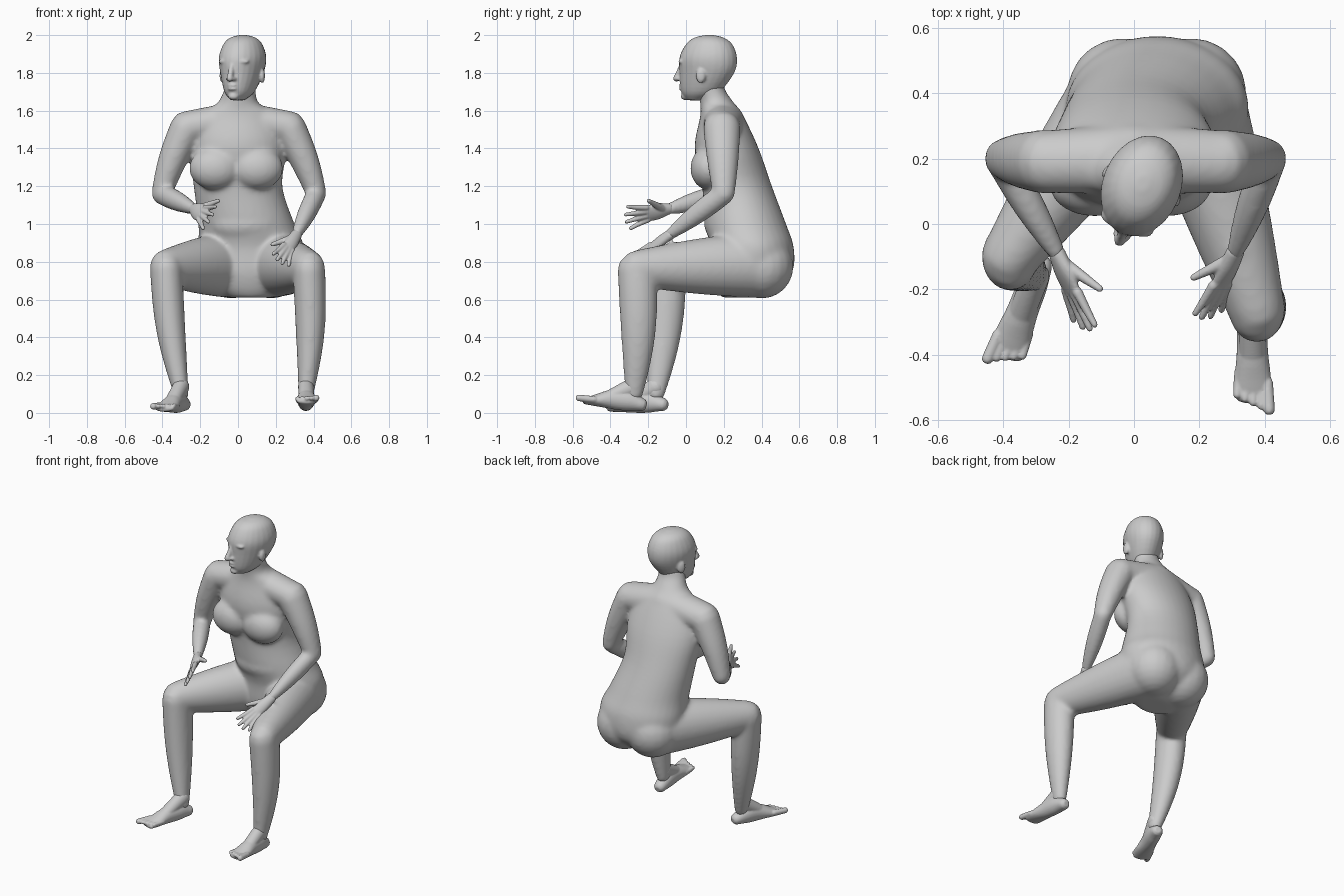
import bpy
import bmesh
import math
from mathutils import Vector, Matrix

if "Cube" in bpy.data.objects:
    bpy.data.objects.remove(bpy.data.objects["Cube"])

clay = bpy.data.materials.new("clay grey")
clay.use_nodes = True
clay.diffuse_color = (.6, .6, .6, 1)
clay.node_tree.nodes["Principled BSDF"].inputs["Base Color"].default_value = clay.diffuse_color
UP = Vector((0, 0, 1))
SIDE = Vector((1, 0, 0))


def spline(stations, steps=4):
    """Smoothly subdivide a list of (x, y, z, half width, half depth) stations."""
    rows = [Vector(station) for station in stations]
    rows = [rows[0] * 2 - rows[1]] + rows + [rows[-1] * 2 - rows[-2]]
    smooth = []
    for before, start, end, after in zip(rows, rows[1:], rows[2:], rows[3:]):
        leave, arrive = (end - before) / 2, (after - start) / 2
        for step in range(steps):
            t = step / steps
            ease = t * t * (3 - 2 * t)
            smooth.append(start.lerp(end, ease) + leave * t * (1 - t) ** 2 - arrive * t * t * (1 - t))
    return smooth + [rows[-2]]


def tube(bm, stations, side=SIDE, level=False, sides=24):
    """Loft ellipses along a path; level keeps them horizontal, otherwise the ends are rounded."""
    path = spline(stations)
    rings = []
    for i, station in enumerate(path):
        ahead, behind = path[min(i + 1, len(path) - 1)], path[max(i - 1, 0)]
        along = UP if level else (ahead.to_3d() - behind.to_3d()).normalized()
        rings.append((station.to_3d(), along, station[3], station[4]))
    if not level:
        for end, sign in ((0, -1), (-1, 1)):
            centre, along, wide, deep = rings[end]
            caps = []
            for angle in (math.pi / 6, math.pi / 3):
                push = along * sign * min(wide, deep) * math.sin(angle)
                shrink = math.cos(angle)
                caps.append((centre + push, along, wide * shrink, deep * shrink))
            rings = caps[::-1] + rings if sign < 0 else rings + caps
    loops = []
    for centre, along, wide, deep in rings:
        across = (side - along * side.dot(along)).normalized()
        through = along.cross(across)
        turns = [math.tau * k / sides for k in range(sides)]
        loops.append([bm.verts.new(centre + across * wide * math.cos(a) + through * deep * math.sin(a))
                      for a in turns])
    for low, high in zip(loops, loops[1:]):
        for k in range(sides):
            bm.faces.new((low[k], low[k - 1], high[k - 1], high[k]))
    bm.faces.new(loops[0])
    bm.faces.new(loops[-1][::-1])


def limb(bm, start, end, thick, thin, swell=0, bow=Vector(), depth=1.1):
    """Tapered limb with a swollen, slightly bowed middle."""
    stations = []
    for step in range(6):
        t = step / 5
        middle = math.sin(math.pi * t)
        radius = thick + (thin - thick) * t + swell * middle
        stations.append((*(start.lerp(end, t) + bow * middle), radius, radius * depth))
    tube(bm, stations)


def rod(bm, points, radius, tip_radius):
    """Small tapered digit through the given points."""
    last = len(points) - 1
    sizes = [radius + (tip_radius - radius) * i / last for i in range(last + 1)]
    tube(bm, [(*point, size, size) for point, size in zip(points, sizes)], sides=12)


def ball(bm, centre, radii, yaw=0):
    place = Matrix.Translation(centre) @ Matrix.Rotation(yaw, 4, 'Z') @ Matrix.Diagonal((*radii, 1))
    bmesh.ops.create_uvsphere(bm, u_segments=20, v_segments=12, radius=1, matrix=place)


def finish(bm, name, voxel, rounds):
    """Fuse the overlapping volumes into one skin."""
    bmesh.ops.recalc_face_normals(bm, faces=bm.faces)
    mesh = bpy.data.meshes.new(name)
    bm.to_mesh(mesh)
    bm.free()
    mesh.materials.append(clay)
    part = bpy.data.objects.new(name, mesh)
    bpy.context.collection.objects.link(part)
    fuse = part.modifiers.new("fuse", 'REMESH')
    fuse.mode = 'VOXEL'
    fuse.voxel_size = voxel
    fuse.use_smooth_shade = True
    relax = part.modifiers.new("relax", 'SMOOTH')
    relax.iterations = rounds
    mesh.shade_smooth()


def hand(name, side, wrist, reach, spread):
    """Flattened palm, four fanned fingers and a thumb."""
    bm = bmesh.new()
    knuckles = wrist + reach / 2
    half = spread.length * .35
    tube(bm, [(*wrist, .03, .025), (*wrist.lerp(knuckles, .5), half, .024), (*knuckles, half, .016)], spread)
    for i in range(4):
        fan = .5 - i / 3
        root = knuckles + spread * fan * .55
        tip = wrist + reach * (1 - fan * fan / 3) + spread * fan
        rod(bm, [root, root.lerp(tip, .5) + reach * .03, tip], .016, .01)
    palm_side = reach.cross(spread).normalized() * side
    thumb = knuckles + spread * .75 + palm_side * .045
    base = wrist + reach * .1
    rod(bm, [base, base.lerp(thumb, .55), thumb], .022, .011)
    finish(bm, name, .005, 2)


def foot(name, side, ankle, tip):
    """Heel, arched instep and five toes, the big toe on the inner side."""
    bm = bmesh.new()
    ahead = (tip - ankle).to_2d().normalized().to_3d()
    heel = ankle - ahead * .035 - UP * .055
    inner = ahead.cross(UP) * -side
    shape = ((0, .038, .036), (.2, .046, .054), (.45, .048, .052), (.7, .056, .032), (.87, .054, .018))
    tube(bm, [(*(heel.lerp(tip, t) + UP * (tall - .036) * .7), wide, tall) for t, wide, tall in shape], inner)
    # Instep ridge rising to the shin
    tube(bm, [(*(ankle + UP * .04), .042, .05), (*(heel.lerp(tip, .6) + UP * .005), .04, .03)], inner)
    for toe in range(5):
        across = inner * (2 - toe) * .022
        end = heel.lerp(tip, .98 - toe * .035)
        radius = .013 if toe else .018
        rod(bm, [heel.lerp(end, .75) + across, end + across * 1.1], radius, radius)
    finish(bm, name, .005, 3)


# Torso, from seat to neck
body = bmesh.new()
tube(body, [(.07, .28, .61, .12, .09), (.07, .32, .66, .21, .16), (.07, .35, .75, .265, .215),
            (.07, .35, .88, .28, .22), (.045, .315, 1, .255, .215), (0, .27, 1.2, .235, .185),
            (0, .215, 1.4, .255, .17), (0, .19, 1.57, .2, .115), (0, .165, 1.64, .11, .09),
            (.01, .135, 1.71, .085, .072), (.02, .13, 1.76, .08, .07)], level=True, sides=32)
ball(body, (.04, .22, 1), (.2, .125, .11))

# Arms and legs: each side has its own pose
poses = (
    ("right", -1, (-.235, -.09, 1.08), (.09, -.23, -.05), (.065, -.015, .115),
     (-.38, -.1, .77), (-.3, -.16, .1), (-.405, -.435, .035)),
    ("left", 1, (.31, -.085, .945), (-.09, -.2, -.145), (-.08, -.01, .06),
     (.375, -.26, .765), (.36, -.275, .1), (.365, -.575, .08)),
)
for label, side, *points in poses:
    wrist, reach, spread, knee, ankle, toe_tip = map(Vector, points)
    shoulder = Vector((side * .27, .19, 1.51))
    elbow = Vector((side * .41 + .005, .2, 1.16))
    hip = Vector((.065 + side * .12, .36, .785))
    limb(body, Vector((0, .2, 1.55)), shoulder, .1, .088)
    limb(body, shoulder, elbow, .09, .054, .004, Vector((side, 0, 0)) * .01)
    limb(body, elbow, wrist, .052, .028, .009)
    limb(body, hip, knee, .16, .088, .008)
    limb(body, knee, ankle, .086, .04, .014, Vector((side, 1, 0)) * .015, 1.2)
    # Chest and buttock on this side
    ball(body, (side * .11 - .01, .12, 1.295), (.14, .098, .115))
    ball(body, (side * .105 + .07, .4, .775), (.17, .17, .17))
    hand(label + "_hand", side, wrist, reach, spread)
    foot(label + "_foot", side, ankle, toe_tip)
finish(body, "body", .011, 16)

# Head, turned towards its right
YAW = math.radians(-22)
turn = Matrix.Rotation(YAW, 3, 'Z')


def face(across, forward, height):
    return Vector((.025, .12, height)) + turn @ Vector((across, -forward, 0))


head = bmesh.new()
skull = []
for height, back, front, half in ((1.655, .03, .12, .035), (1.7, -.06, .152, .075), (1.8, -.14, .16, .108),
                                  (1.88, -.155, .16, .12), (1.95, -.13, .125, .1), (1.985, -.085, .08, .068),
                                  (2, -.03, .02, .02)):
    skull.append((*face(0, (back + front) / 2, height), half, (front - back) / 2))
tube(head, skull, turn @ SIDE, level=True)
rod(head, [face(0, .155, 1.845), face(0, .172, 1.8), face(0, .185, 1.77)], .011, .018)
for height in (1.715, 1.735):
    ball(head, face(0, .142, height), (.03, .026, .01), YAW)
ball(head, face(0, .128, 1.675), (.03, .03, .02), YAW)
for side in (-1, 1):
    # Brow, nostril and ear
    ball(head, face(side * .042, .126, 1.86), (.045, .026, .014), YAW)
    ball(head, face(side * .016, .167, 1.768), (.012, .014, .01), YAW)
    ball(head, face(side * .112, 0, 1.785), (.014, .026, .04), YAW + side * .3)
finish(head, "head", .007, 4)
